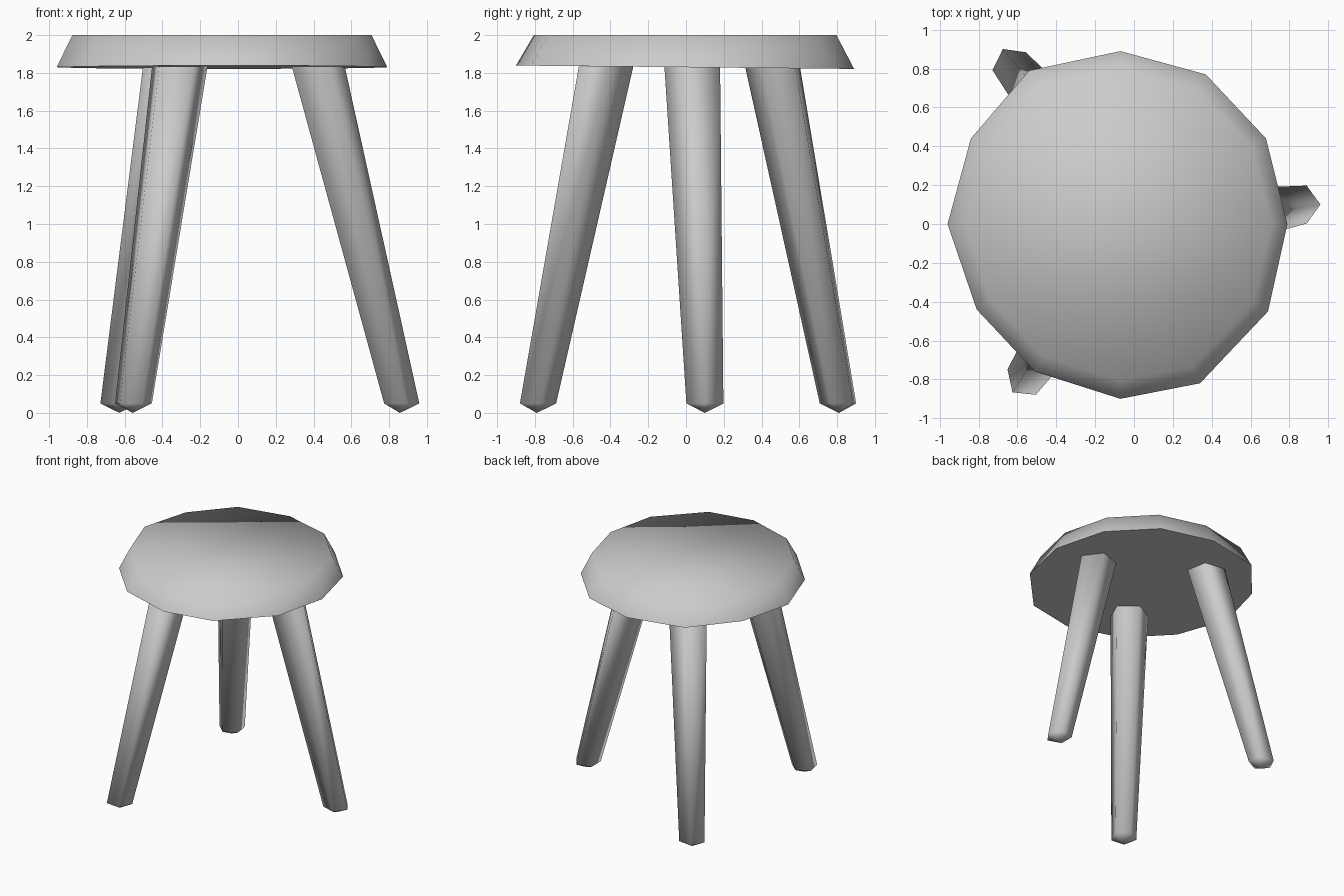
import bpy, bmesh
from math import cos, sin, radians

if "Cube" in bpy.data.objects:
    bpy.data.objects.remove(bpy.data.objects["Cube"])


def finish(name, bm, angle):
    bmesh.ops.recalc_face_normals(bm, faces=bm.faces)
    mesh = bpy.data.meshes.new(name)
    bm.to_mesh(mesh)
    bm.free()
    obj = bpy.data.objects.new(name, mesh)
    bpy.context.collection.objects.link(obj)
    bpy.ops.object.select_all(action='DESELECT')
    obj.select_set(True)
    bpy.context.view_layer.objects.active = obj
    bpy.ops.object.shade_smooth_by_angle(angle=radians(angle))


def bridge(bm, a, b):
    n = len(a)
    for i in range(n):
        bm.faces.new((a[i], a[(i + 1) % n], b[(i + 1) % n], b[i]))


# Seat: hand-cut twelve-sided slab, narrower at the top
outline = [(0.79, 0), (0.68, 0.44), (0.37, 0.77), (-0.07, 0.89), (-0.54, 0.79),
           (-0.84, 0.44), (-0.96, 0), (-0.81, -0.44), (-0.51, -0.76),
           (-0.07, -0.90), (0.34, -0.82), (0.69, -0.45)]
bm = bmesh.new()
low = [bm.verts.new((x, y, 1.83 - 0.01 * y)) for x, y in outline]
top = [bm.verts.new((-0.085 + (x + 0.085) * 0.905, y * 0.895, 2.0)) for x, y in outline]
bridge(bm, low, top)
bm.faces.new(low)
bm.faces.new(top)
finish("seat", bm, 80)


# Legs: splayed, tapered five-sided posts with a blunt pointed foot
def leg(name, foot, head, turn):
    bm = bmesh.new()

    def ring(c, r, z):
        return [bm.verts.new((c[0] + r * cos(radians(turn + 72 * i)),
                              c[1] + r * sin(radians(turn + 72 * i)), z))
                for i in range(5)]

    bottom = ring(foot, 0.103, 0.05)
    upper = ring(head, 0.155, 1.835)
    bridge(bm, bottom, upper)
    bm.faces.new(upper)
    tip = bm.verts.new((foot[0], foot[1], 0))
    for i in range(5):
        bm.faces.new((bottom[i], bottom[(i + 1) % 5], tip))
    finish(name, bm, 80)


leg("right_leg", (0.857, 0.10), (0.41, 0.033), 0)
leg("back_left_leg", (-0.627, 0.81), (-0.35, 0.466), 118)
leg("front_left_leg", (-0.557, -0.79), (-0.313, -0.433), 228)
